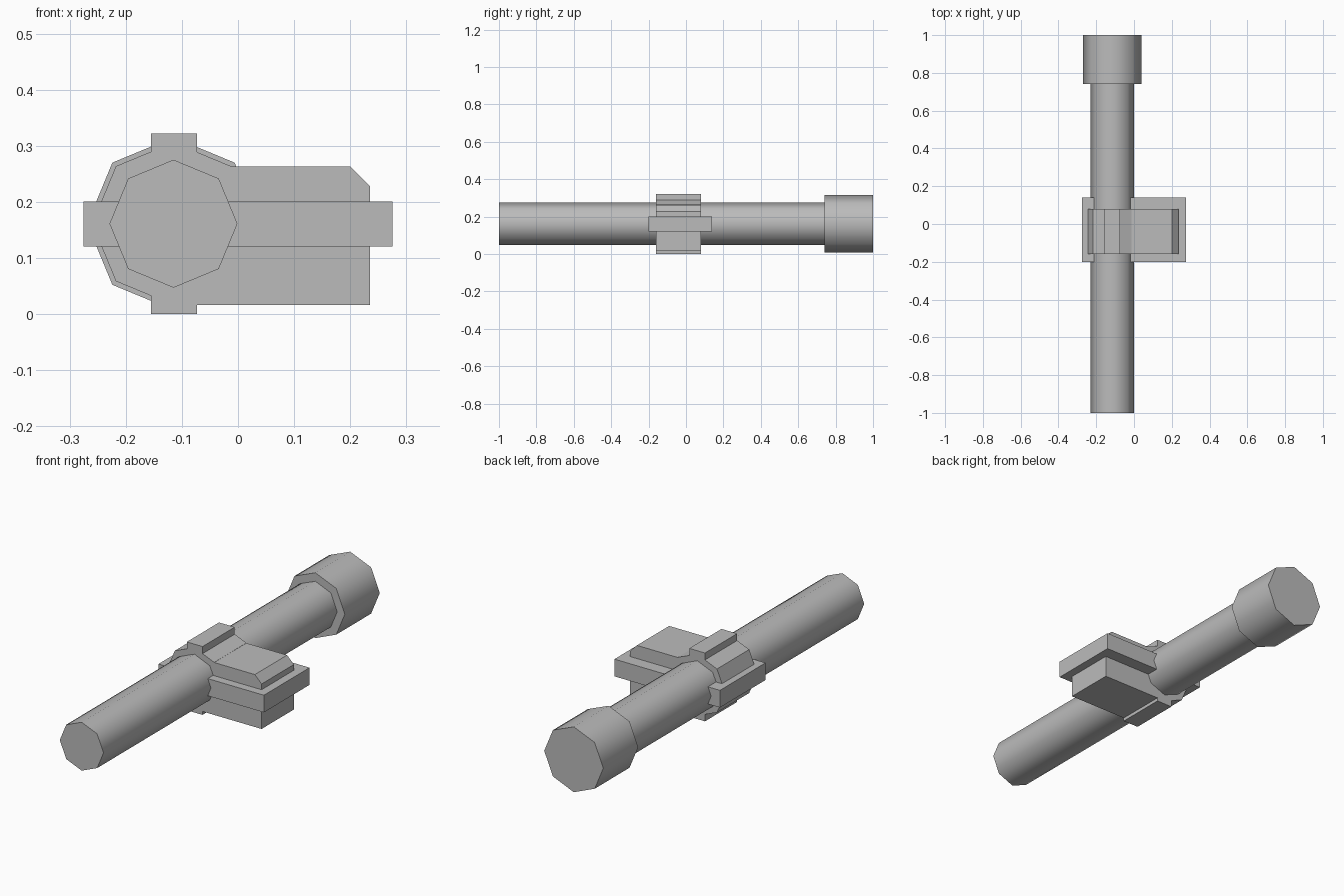
import bpy, bmesh, math

default = bpy.data.objects.get("Cube")
if default:
    bpy.data.objects.remove(default)

GREY = (0.5, 0.5, 0.5, 1)
grey = bpy.data.materials.new("plain grey")
grey.use_nodes = True
grey.diffuse_color = GREY
grey.node_tree.nodes["Principled BSDF"].inputs["Base Color"].default_value = GREY

AXIS_X, AXIS_Z = -0.115, 0.161
BODY = (-0.16, 0.08)      # depth range of the clamp body


def extrude(name, outline, y0, y1):
    """Solid from an (x, z) outline, extruded along y."""
    bm = bmesh.new()
    face = bm.faces.new([bm.verts.new((x, y0, z)) for x, z in outline])
    ext = bmesh.ops.extrude_face_region(bm, geom=[face])
    moved = [v for v in ext["geom"] if isinstance(v, bmesh.types.BMVert)]
    bmesh.ops.translate(bm, verts=moved, vec=(0, y1 - y0, 0))
    bmesh.ops.recalc_face_normals(bm, faces=bm.faces)
    mesh = bpy.data.meshes.new(name)
    bm.to_mesh(mesh)
    bm.free()
    mesh.materials.append(grey)
    obj = bpy.data.objects.new(name, mesh)
    bpy.context.collection.objects.link(obj)
    return obj


def octagon(radius):
    turns = [i * math.pi / 4 for i in range(8)]
    return [(AXIS_X + radius * math.cos(a), AXIS_Z + radius * math.sin(a)) for a in turns]


def rect(x0, x1, z0, z1):
    return [(x0, z0), (x1, z0), (x1, z1), (x0, z1)]


def smooth(obj):
    bpy.ops.object.select_all(action="DESELECT")
    obj.select_set(True)
    bpy.context.view_layer.objects.active = obj
    bpy.ops.object.shade_smooth_by_angle(angle=math.radians(60))


# Long tube and its wider end
smooth(extrude("tube", octagon(0.114), -1, 0.99))
smooth(extrude("tube_end", octagon(0.154), 0.74, 1))

# Clamp around the tube, with rails above and below
extrude("collar", octagon(0.145), *BODY)
extrude("top_rail", rect(-0.155, -0.073, 0.25, 0.322), *BODY)
extrude("bottom_rail", rect(-0.155, -0.073, 0, 0.07), *BODY)

# Side housing with one bevelled upper edge
extrude("side_housing", [(-0.09, 0.016), (0.235, 0.016), (0.235, 0.228),
                         (0.2, 0.263), (-0.09, 0.263)], *BODY)

# Flange band around the clamp
extrude("flange", rect(-0.275, 0.275, 0.12, 0.201), -0.2, 0.14)
